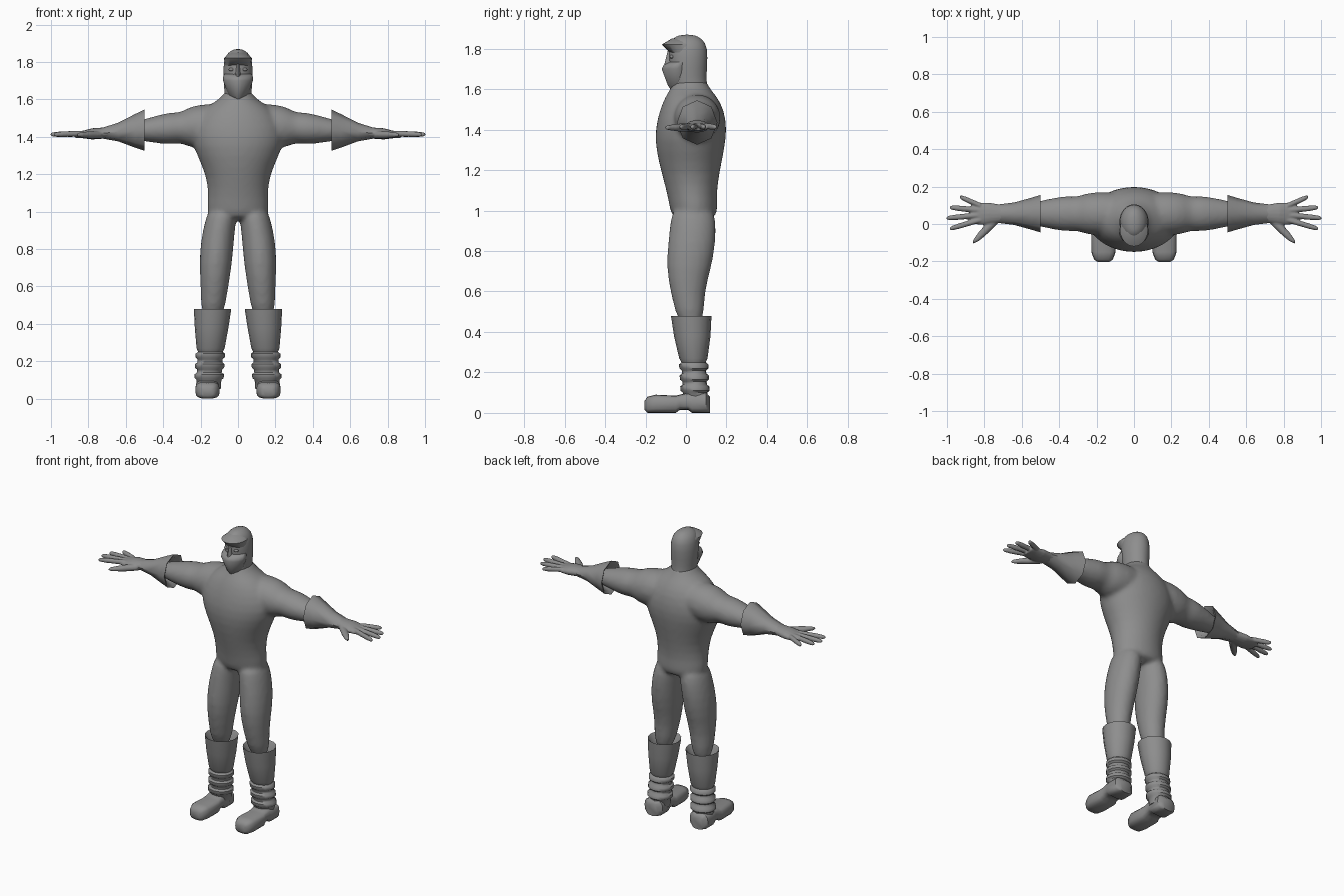
import bpy
import bmesh
from math import cos, sin, pi, radians, copysign

if "Cube" in bpy.data.objects:
    bpy.data.objects.remove(bpy.data.objects["Cube"])

grey = bpy.data.materials.new("plain grey")
grey.use_nodes = True
colour = (.27, .27, .27, 1)
grey.diffuse_color = colour
grey.node_tree.nodes["Principled BSDF"].inputs["Base Color"].default_value = colour

# How a ring position and its two cross directions map to x, y, z
PLACE = {
    "x": lambda t, a, b: (t, a, b),
    "y": lambda t, a, b: (a, t, b),
    "z": lambda t, a, b: (a, b, t),
}


def loft(bm, axis, rings, sides=16, power=2, side=1):
    """Skin closed rings (position, low a, high a, low b, high b) along an axis."""
    loops = []
    for t, low_a, high_a, low_b, high_b in rings:
        loop = []
        for i in range(sides):
            angle = 2 * pi * i / sides
            c, s = [copysign(abs(f) ** (2 / power), f) for f in (cos(angle), sin(angle))]
            a = (low_a + high_a + (high_a - low_a) * c) / 2
            b = (low_b + high_b + (high_b - low_b) * s) / 2
            x, y, z = PLACE[axis](t, a, b)
            loop.append(bm.verts.new((x * side, y, z)))
        loops.append(loop)
    for lower, upper in zip(loops, loops[1:]):
        for i in range(sides):
            j = (i + 1) % sides
            bm.faces.new((lower[i], lower[j], upper[j], upper[i]))
    bm.faces.new(loops[0])
    bm.faces.new(loops[-1])


def mirrored(rows):
    """Expand (position, half width, low, high) into rings centred on x."""
    return [(t, -width, width, low, high) for t, width, low, high in rows]


def around(centre, rows):
    """Expand (position, radius a, radius b) into rings that follow a centre line."""
    rings = []
    for t, radius_a, radius_b in rows:
        a, b = centre(t)
        rings.append((t, a - radius_a, a + radius_a, b - radius_b, b + radius_b))
    return rings


def finish(name, bm, subdivide=0, voxel=0, relax=0, sharp=50):
    """Turn the bmesh into a named, smooth-shaded object with its modifiers."""
    bmesh.ops.recalc_face_normals(bm, faces=bm.faces)
    mesh = bpy.data.meshes.new(name)
    bm.to_mesh(mesh)
    bm.free()
    mesh.materials.append(grey)
    obj = bpy.data.objects.new(name, mesh)
    bpy.context.collection.objects.link(obj)
    bpy.ops.object.select_all(action="DESELECT")
    obj.select_set(True)
    bpy.context.view_layer.objects.active = obj
    bpy.ops.object.shade_smooth_by_angle(angle=radians(sharp))
    if subdivide:
        rounding = obj.modifiers.new("round", "SUBSURF")
        rounding.levels = rounding.render_levels = subdivide
    if voxel:
        fuse = obj.modifiers.new("fuse", "REMESH")
        fuse.mode = "VOXEL"
        fuse.voxel_size = voxel
        fuse.use_smooth_shade = True
        blend = obj.modifiers.new("blend", "SMOOTH")
        blend.factor = .5
        blend.iterations = relax


def arm_line(x):
    return .055, 1.47 - .07 * x


def thumb_line(x):
    return .73 - .96 * x, 1.41


def shin_line(z):
    return .16 - .05 * z, .05 - .05 * z


# Body: torso, arms and legs fused into one smooth skin
torso = mirrored([
    (.95, .14, -.06, .14), (1, .17, -.08, .16), (1.07, .16, -.09, .15),
    (1.18, .165, -.12, .165), (1.3, .22, -.15, .19), (1.4, .26, -.155, .205),
    (1.5, .23, -.13, .19), (1.57, .16, -.1, .15), (1.61, .08, -.07, .11),
    (1.66, .07, -.06, .1)])
arm = around(arm_line, [
    (.04, .12, .12), (.2, .12, .12), (.26, .11, .11), (.31, .09, .08),
    (.36, .1, .09), (.46, .08, .07), (.64, .04, .03)])
leg = [
    (1.02, 0, .16, -.07, .14), (.94, .01, .18, -.08, .15), (.85, .02, .2, -.09, .15),
    (.72, .03, .21, -.1, .13), (.6, .05, .2, -.08, .09), (.4, .08, .2, -.03, .09)]

bm = bmesh.new()
loft(bm, "z", torso, 24)
for side in (1, -1):
    loft(bm, "x", arm, side=side)
    loft(bm, "z", leg, side=side)
finish("body", bm, subdivide=1, voxel=.013, relax=5)

# Hooded head
bm = bmesh.new()
loft(bm, "z", mirrored([
    (1.58, .08, -.06, .12), (1.63, .07, -.07, .1), (1.7, .08, -.08, .105),
    (1.81, .08, -.09, .11), (1.85, .055, -.07, .08), (1.87, .02, -.03, .04)]), 20)
finish("hood", bm, subdivide=1)

# Brow peak of the hood
bm = bmesh.new()
loft(bm, "z", mirrored([
    (1.78, .07, -.08, .05), (1.82, .075, -.12, .06), (1.85, .04, -.07, .05)]), 20)
finish("hood_brow", bm)

# Face mask with a ridge down to the chin
bm = bmesh.new()
loft(bm, "z", mirrored([
    (1.59, .02, -.07, .03), (1.62, .05, -.09, .03), (1.7, .08, -.12, .03),
    (1.72, .08, -.11, .03), (1.735, .075, -.08, .03)]), 20, power=1.7)
finish("face_mask", bm)

# Nose bridge
bm = bmesh.new()
loft(bm, "z", mirrored([(1.71, .015, -.11, -.05), (1.79, .01, -.09, -.05)]), 8)
finish("nose_bridge", bm)

for side, word in ((1, "left_"), (-1, "right_")):
    # Eye
    bm = bmesh.new()
    bmesh.ops.create_uvsphere(bm, u_segments=12, v_segments=8, radius=.013)
    bmesh.ops.scale(bm, vec=(1.2, .8, .7), verts=bm.verts)
    bmesh.ops.translate(bm, vec=(.035 * side, -.07, 1.76), verts=bm.verts)
    finish(word + "eye", bm)

    # Flared glove cuff, hollow towards the elbow
    bm = bmesh.new()
    loft(bm, "x", around(arm_line, [
        (.58, .05, .05), (.51, .08, .09), (.5, .1, .11), (.55, .085, .09),
        (.64, .06, .05), (.72, .05, .03)]), 8, side=side)
    finish(word + "glove_cuff", bm)

    # Hand: palm, thumb and four spread fingers fused together
    bm = bmesh.new()
    loft(bm, "x", around(arm_line, [
        (.66, .05, .03), (.72, .05, .03), (.78, .06, .03), (.83, .06, .02),
        (.87, .05, .015)]), side=side)
    loft(bm, "x", around(thumb_line, [
        (.73, .03, .02), (.79, .03, .02), (.83, .025, .015), (.86, .01, .01)]), side=side)
    for i in range(4):
        spread = 1.5 - i
        base_x, tip_x = .82, 1.003 - .018 * (i - 2) ** 2

        def finger_line(x):
            along = (x - base_x) / (tip_x - base_x)
            return .06 + spread * (.025 + .032 * along), 1.418 - .006 * along

        rows = []
        for along, radius in ((0, .015), (.7, .015), (.93, .012), (1, .006)):
            rows.append((base_x + (tip_x - base_x) * along, radius, radius))
        loft(bm, "x", around(finger_line, rows), side=side)
    finish(word + "hand", bm, voxel=.005, relax=3)

    # Boot shaft: hollow flared top, then three wrapped bands at the ankle
    shaft = [(.42, .06, .07), (.47, .09, .09), (.48, .1, .1), (.38, .09, .09), (.27, .075, .07)]
    for z in (.23, .175, .12):
        for step, swell in ((.02, 0), (.01, .012), (-.01, .012), (-.02, 0)):
            shaft.append((z + step, .066 + swell, .06 + swell))
    shaft.append((.05, .065, .06))
    bm = bmesh.new()
    loft(bm, "z", around(shin_line, shaft), side=side)
    finish(word + "boot_shaft", bm)

    # Boot foot with a heel, a raised arch and a rounded toe
    bm = bmesh.new()
    sole = [
        (.118, .04, 0, .08), (.1, .065, 0, .1), (.03, .065, 0, .1), (.01, .06, .015, .1),
        (-.03, .06, .015, .09), (-.05, .065, 0, .085), (-.15, .065, 0, .09),
        (-.19, .05, 0, .08), (-.204, .03, .015, .06)]
    loft(bm, "y", [(y, .163 - w, .163 + w, low, high) for y, w, low, high in sole],
         power=3.2, side=side)
    finish(word + "boot_foot", bm)
